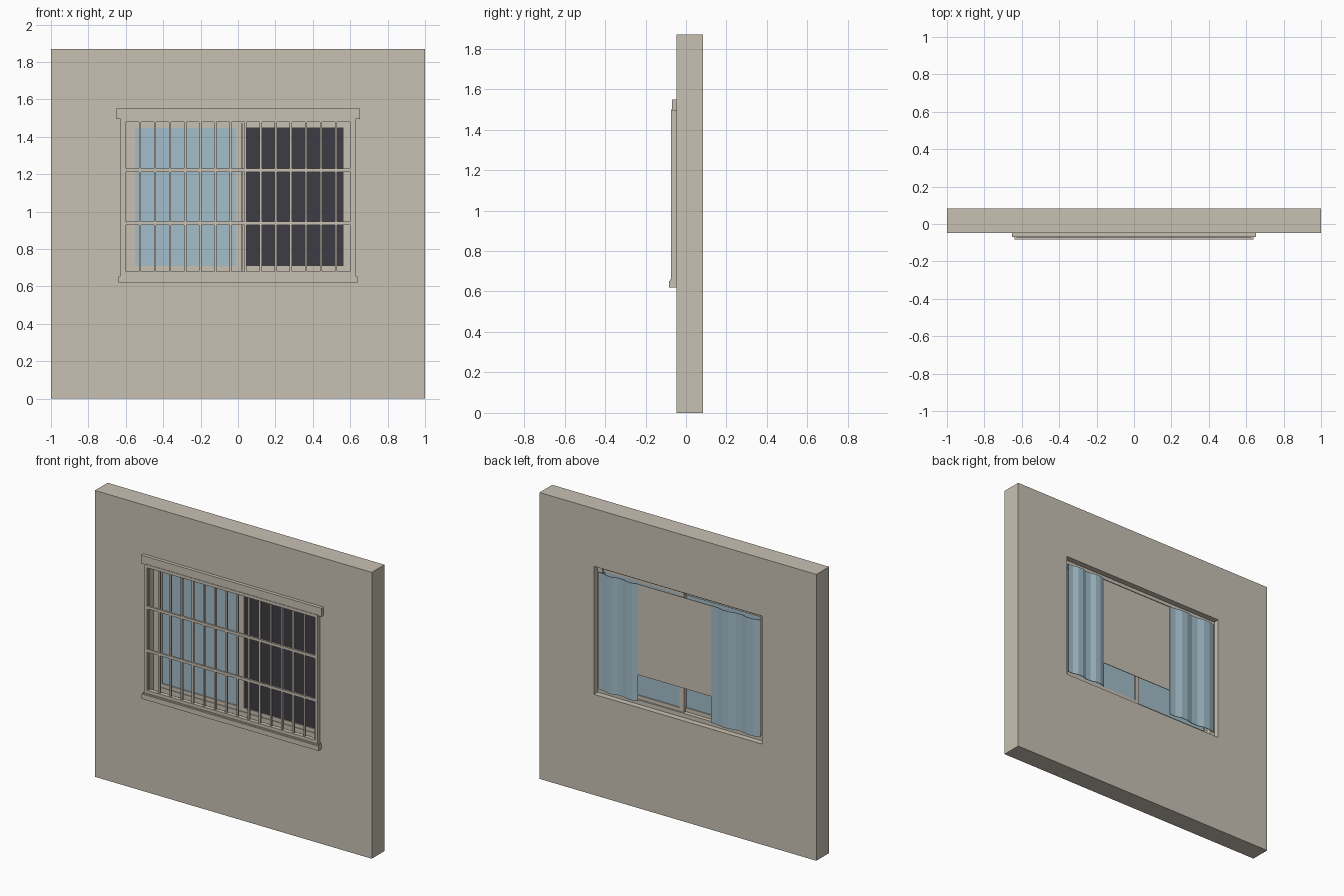
import bpy

def material(name, rgb):
    m = bpy.data.materials.new(name)
    m.diffuse_color = (*rgb, 1)
    return m

BEIGE = material("beige", (0.58, 0.53, 0.45))
BLUE = material("pale_blue", (0.36, 0.51, 0.585))
DARK = material("dark_grey", (0.048, 0.045, 0.058))

def make(name, verts, faces, mat):
    me = bpy.data.meshes.new(name)
    me.from_pydata(verts, [], faces)
    me.materials.append(mat)
    ob = bpy.data.objects.new(name, me)
    bpy.context.collection.objects.link(ob)
    return ob

def box(name, x, y, z, mat=BEIGE):
    v = [(a, b, c) for a in x for b in y for c in z]
    f = [(0, 1, 3, 2), (4, 6, 7, 5), (0, 4, 5, 1), (2, 3, 7, 6), (0, 2, 6, 4), (1, 5, 7, 3)]
    return make(name, v, f, mat)

def ring(name, x, z, ix, iz, y, mat=BEIGE):
    """Rectangular frame with outer limits x, z and hole limits ix, iz."""
    v = []
    for yy in y:
        for a, b in ((x, z), (ix, iz)):
            v += [(a[0], yy, b[0]), (a[1], yy, b[0]), (a[1], yy, b[1]), (a[0], yy, b[1])]
    f = []
    for i in range(4):
        j = (i + 1) % 4
        f += [(i, j, 4 + j, 4 + i), (8 + i, 12 + i, 12 + j, 8 + j),
              (i, 8 + i, 8 + j, j), (4 + i, 4 + j, 12 + j, 12 + i)]
    return make(name, v, f, mat)

# wall with window opening
ring("wall", (-1, 1), (0, 1.87), (-0.607, 0.607), (0.657, 1.493), (-0.048, 0.083))

# outside trim
ring("grille_frame", (-0.627, 0.627), (0.65, 1.5), (-0.608, 0.608), (0.68, 1.48), (-0.073, -0.046))
box("lintel", (-0.652, 0.652), (-0.07, -0.046), (1.495, 1.55))
box("sill", (-0.638, 0.638), (-0.083, -0.046), (0.62, 0.652))
box("sill_lip", (-0.632, 0.632), (-0.078, -0.046), (0.65, 0.66))

# security grille
for k in range(16):
    x = -0.605 + k * 1.21 / 15
    box("grille_bar", (x - 0.006, x + 0.006), (-0.066, -0.054), (0.675, 1.485))
for z in (0.937, 1.22):
    box("grille_rail", (-0.61, 0.61), (-0.071, -0.058), (z - 0.009, z + 0.009))

# window frame and the two sliding sashes with glass
ring("window_frame", (-0.608, 0.608), (0.656, 1.494), (-0.572, 0.572), (0.685, 1.47), (-0.005, 0.045))
ring("left_sash", (-0.573, 0.02), (0.684, 1.471), (-0.55, -0.01), (0.71, 1.447), (0.0, 0.018))
box("left_glass", (-0.551, -0.009), (0.007, 0.011), (0.709, 1.448), BLUE)
ring("right_sash", (-0.01, 0.573), (0.684, 1.471), (0.02, 0.565), (0.71, 1.45), (0.018, 0.036))
box("right_glass", (0.019, 0.566), (0.026, 0.03), (0.709, 1.451), BLUE)

# insect screen in front of the right sash
ring("screen_frame", (0.021, 0.573), (0.684, 1.471), (0.045, 0.565), (0.71, 1.45), (0.0, 0.017))
box("insect_screen", (0.044, 0.566), (0.007, 0.01), (0.709, 1.451), DARK)

# inside blind
box("blind", (-0.25, 0.32), (0.062, 0.066), (0.86, 1.452))

# pleated curtains
def curtain(name, x0, x1, z0=0.69, z1=1.455):
    n = 8
    wave = (0.0, 0.011, 0.011, 0.0)
    v = []
    for i in range(n + 1):
        x = x0 + (x1 - x0) * i / n
        y = 0.067 + wave[i % 4]
        v += [(x, y, z0), (x, y, z1)]
    f = [(2 * i, 2 * i + 1, 2 * i + 3, 2 * i + 2) for i in range(n)]
    ob = make(name, v, f, BLUE)
    mod = ob.modifiers.new("thickness", "SOLIDIFY")
    mod.thickness = 0.004
    mod.offset = 0

curtain("left_curtain", -0.585, -0.23)
curtain("right_curtain", 0.30, 0.585)
